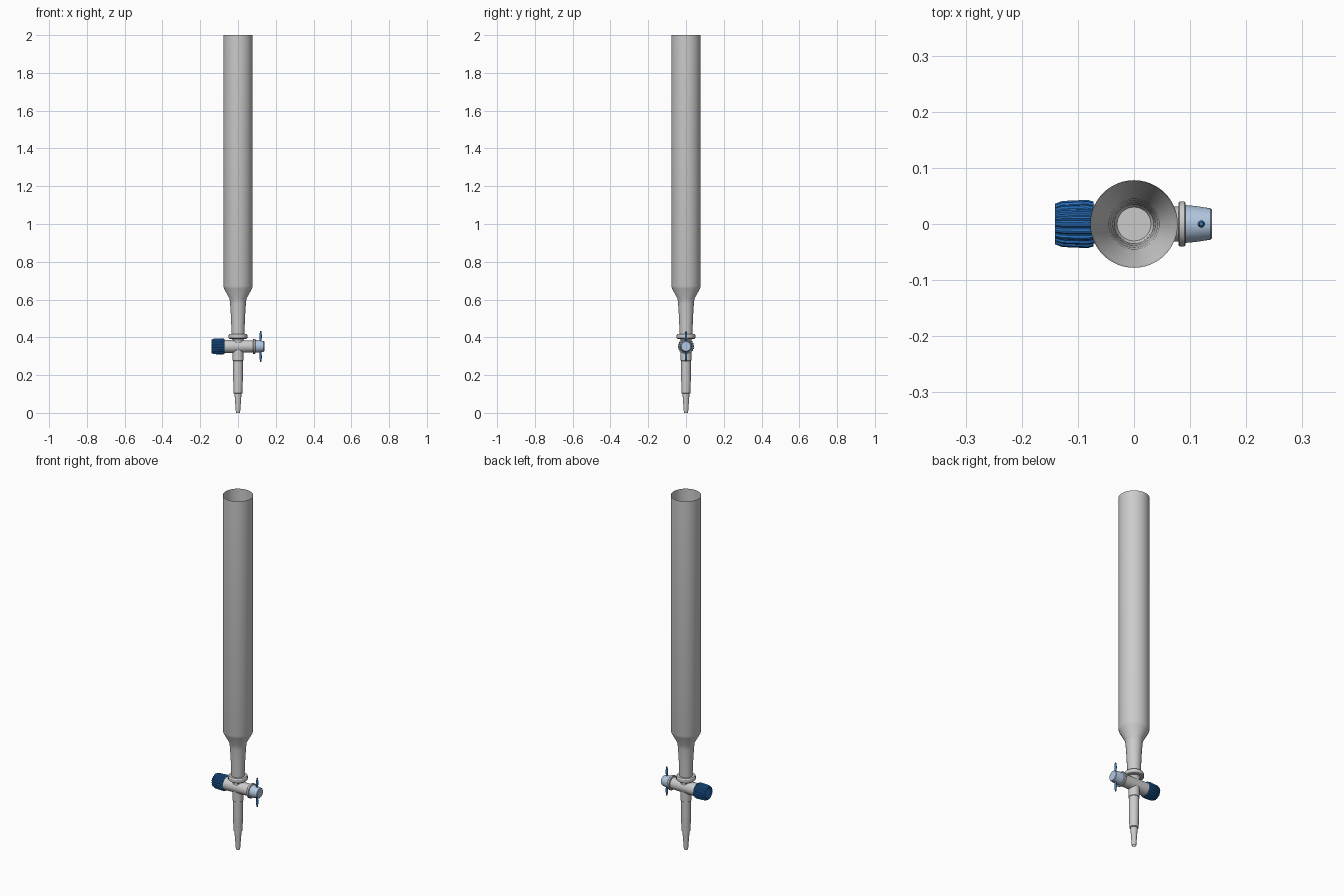
import bpy, bmesh, math
from mathutils import Matrix

if "Cube" in bpy.data.objects:
    bpy.data.objects.remove(bpy.data.objects["Cube"])

VALVE_Z = 0.352


def material(name, rgb):
    m = bpy.data.materials.new(name)
    m.diffuse_color = (*rgb, 1)
    m.use_nodes = True
    m.node_tree.nodes["Principled BSDF"].inputs["Base Color"].default_value = m.diffuse_color
    return m


def lathe(name, profile, axis='Z', origin=(0, 0, 0), sides=48, mat=None, groove=0.0):
    """Revolve (radius, position) pairs; groove sinks two of every four columns."""
    bm = bmesh.new()
    rings = []
    for r, h in profile:
        if r == 0:
            rings.append([bm.verts.new((0, 0, h))])
            continue
        ring = []
        for i in range(sides):
            a = 2 * math.pi * i / sides
            rr = r - (groove if i % 4 > 1 and r > 0.03 else 0)
            ring.append(bm.verts.new((rr * math.cos(a), rr * math.sin(a), h)))
        rings.append(ring)
    for lo, hi in zip(rings, rings[1:]):
        for i in range(sides):
            j = (i + 1) % sides
            vs = [lo[i % len(lo)], lo[j % len(lo)], hi[j % len(hi)], hi[i % len(hi)]]
            bm.faces.new(list(dict.fromkeys(vs)))
    if axis == 'X':
        bmesh.ops.transform(bm, matrix=Matrix.Rotation(math.pi / 2, 4, 'Y'), verts=bm.verts)
    bmesh.ops.recalc_face_normals(bm, faces=bm.faces)
    mesh = bpy.data.meshes.new(name)
    bm.to_mesh(mesh)
    bm.free()
    ob = bpy.data.objects.new(name, mesh)
    ob.location = origin
    bpy.context.collection.objects.link(ob)
    if mat:
        mesh.materials.append(mat)
    bpy.context.view_layer.objects.active = ob
    ob.select_set(True)
    bpy.ops.object.shade_smooth_by_angle(angle=math.radians(30))
    ob.select_set(False)
    return ob


dark_blue = material("dark_blue", (0.02, 0.16, 0.50))
mid_blue = material("mid_blue", (0.05, 0.22, 0.50))
pale_blue = material("pale_blue", (0.45, 0.58, 0.76))
valve = (0, 0, VALVE_Z)

# Thin open tube with shoulder and narrowing neck
lathe("column_tube", [(0.034, 0.415), (0.035, 0.45), (0.038, 0.52), (0.042, 0.58),
                      (0.045, 0.605), (0.074, 0.658), (0.078, 0.672), (0.078, 2.0)])

# Collar joining the neck to the valve
lathe("neck_collar", [(0, 0.392), (0.045, 0.392), (0.050, 0.396), (0.050, 0.412),
                      (0.046, 0.418), (0.034, 0.418), (0.030, 0.410), (0, 0.410)])
lathe("valve_upper_stem", [(0.028, 0.345), (0.028, 0.384), (0.034, 0.393)])

# Horizontal valve barrel and end flange
lathe("valve_barrel", [(0, -0.078), (0.035, -0.078), (0.034, -0.02),
                       (0.031, 0.085), (0, 0.085)], 'X', valve)
lathe("barrel_flange", [(0, 0.079), (0.038, 0.079), (0.040, 0.081), (0.040, 0.090),
                        (0.038, 0.092), (0, 0.092)], 'X', valve)

# Outlet stem and stepped tip, open at the bottom
lathe("outlet_stem", [(0.011, 0.0), (0.018, 0.095), (0.018, 0.102), (0.023, 0.104),
                      (0.026, 0.19), (0.026, 0.276), (0.028, 0.278), (0.028, 0.34)])

# Ridged tightening cap
lathe("ridged_cap", [(0, -0.138), (0.026, -0.138), (0.030, -0.141), (0.036, -0.141),
                     (0.041, -0.128), (0.043, -0.083), (0.040, -0.072), (0, -0.072)],
      'X', valve, 80, dark_blue, 0.003)

# Tapered plug end
lathe("plug_end", [(0, 0.088), (0.034, 0.088), (0.032, 0.110), (0.028, 0.136),
                   (0.025, 0.139), (0, 0.139)], 'X', valve, 48, pale_blue)

# Slim turning handle through the plug
lathe("turning_handle", [(0, -0.082), (0.0035, -0.081), (0.0065, -0.058), (0.0045, -0.025),
                         (0.0045, 0.025), (0.0065, 0.058), (0.0035, 0.081), (0, 0.082)],
      'Z', (0.12, 0, VALVE_Z), 20, mid_blue)
